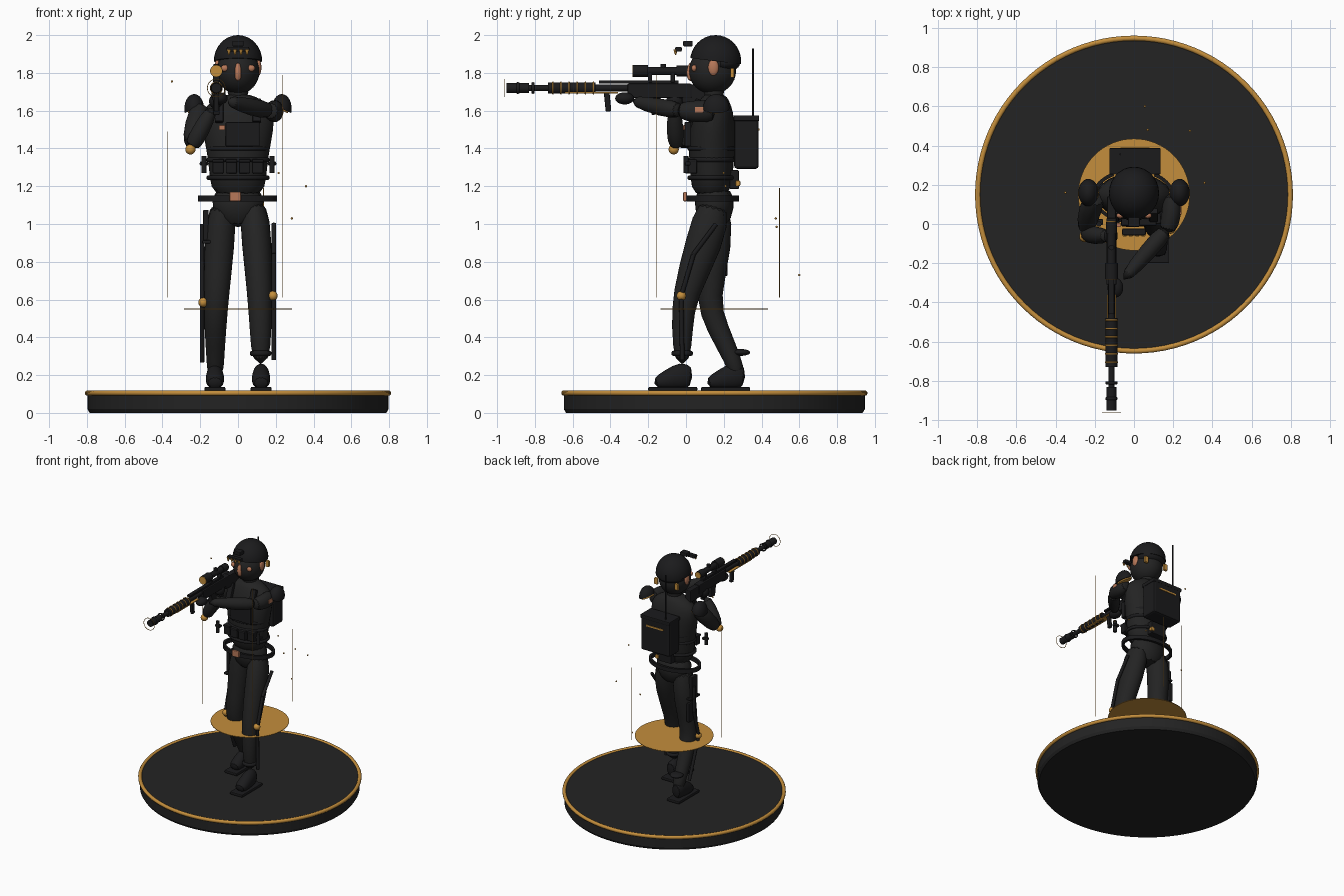
import bpy, bmesh, math
from mathutils import Vector, Matrix

old = bpy.data.objects.get("Cube")
if old:
    bpy.data.objects.remove(old, do_unlink=True)


def material(name, r, g, b):
    m = bpy.data.materials.new(name)
    m.use_nodes = True
    m.diffuse_color = (r, g, b, 1)
    m.node_tree.nodes["Principled BSDF"].inputs["Base Color"].default_value = (r, g, b, 1)
    return m


CLOTH = material("dark cloth", .017, .017, .017)
GEAR = material("black gear", .011, .011, .012)
GOLD = material("gold", .55, .27, .045)
SKIN = material("skin", .48, .19, .1)
made = []


def finish(name, bm, mat, smooth=True):
    bmesh.ops.recalc_face_normals(bm, faces=bm.faces)
    me = bpy.data.meshes.new(name)
    bm.to_mesh(me)
    bm.free()
    me.materials.append(mat)
    ob = bpy.data.objects.new(name, me)
    bpy.context.collection.objects.link(ob)
    if smooth:
        made.append(ob)
    return ob


def box(name, c, size, mat=GEAR, bevel=.006, rx=0):
    bm = bmesh.new()
    bmesh.ops.create_cube(bm, size=1)
    bmesh.ops.scale(bm, vec=size, verts=bm.verts)
    if bevel:
        bmesh.ops.bevel(bm, geom=bm.edges[:], offset=bevel, segments=2, affect='EDGES', profile=.5)
    bmesh.ops.transform(bm, matrix=Matrix.Translation(c) @ Matrix.Rotation(rx, 4, 'X'), verts=bm.verts)
    return finish(name, bm, mat, False)


def ball(name, c, r, mat, cut=None):
    # Ellipsoid, optionally keeping only the side the cut normal points to
    bm = bmesh.new()
    bmesh.ops.create_uvsphere(bm, u_segments=28, v_segments=16, radius=1)
    bmesh.ops.scale(bm, vec=r, verts=bm.verts)
    if cut:
        bmesh.ops.bisect_plane(bm, geom=bm.verts[:] + bm.edges[:] + bm.faces[:],
                               plane_co=(0, 0, 0), plane_no=cut, clear_inner=True)
        bmesh.ops.holes_fill(bm, edges=[e for e in bm.edges if e.is_boundary])
    bmesh.ops.translate(bm, vec=c, verts=bm.verts)
    return finish(name, bm, mat)


def rod(name, a, b, r, mat=GEAR, r2=None, sides=20):
    a, b = Vector(a), Vector(b)
    bm = bmesh.new()
    bmesh.ops.create_cone(bm, cap_ends=True, segments=sides, radius1=r,
                          radius2=r if r2 is None else r2, depth=(b - a).length)
    turn = (b - a).to_track_quat('Z', 'Y').to_matrix().to_4x4()
    bmesh.ops.transform(bm, matrix=Matrix.Translation((a + b) / 2) @ turn, verts=bm.verts)
    return finish(name, bm, mat)


def hoop(name, c, rx, ry, tube, height, mat, axis='Z', sides=10, n=64):
    # Ring with an elliptical section
    bm = bmesh.new()
    rings = []
    for i in range(n):
        a = math.tau * i / n
        ring = []
        for j in range(sides):
            b = math.tau * (j + .5) / sides
            k = tube * math.cos(b)
            ring.append(bm.verts.new(((rx + k) * math.cos(a), (ry + k) * math.sin(a), height * math.sin(b))))
        rings.append(ring)
    for i in range(n):
        p, q = rings[i], rings[(i + 1) % n]
        for j in range(sides):
            k = (j + 1) % sides
            bm.faces.new((p[j], p[k], q[k], q[j]))
    m = Matrix.Translation(c)
    if axis == 'Y':
        m = m @ Matrix.Rotation(math.pi / 2, 4, 'X')
    bmesh.ops.transform(bm, matrix=m, verts=bm.verts)
    return finish(name, bm, mat)


def loft(name, pts, mat=CLOTH, sides=14):
    # Rounded body part through sections of (x, y, z, half width, half depth)
    bm = bmesh.new()
    pos = [Vector(p[:3]) for p in pts]
    rings = []
    for i, p in enumerate(pts):
        t = (pos[min(i + 1, len(pos) - 1)] - pos[max(i - 1, 0)]).normalized()
        u = (Vector((1, 0, 0)) - t * t.x).normalized()
        v = t.cross(u)
        angles = [math.tau * j / sides for j in range(sides)]
        rings.append([bm.verts.new(pos[i] + u * p[3] * math.cos(a) + v * p[4] * math.sin(a)) for a in angles])
    for p, q in zip(rings, rings[1:]):
        for j in range(sides):
            k = (j + 1) % sides
            bm.faces.new((p[j], p[k], q[k], q[j]))
    bm.faces.new(rings[0])
    bm.faces.new(rings[-1])
    ob = finish(name, bm, mat)
    ob.modifiers.new("round", 'SUBSURF').levels = 1
    return ob


# Display base
rod("base_foot", (0, .15, 0), (0, .15, .02), .785, CLOTH, .797, 96)
rod("base_disc", (0, .15, .02), (0, .15, .11), .797, CLOTH, sides=96)
hoop("base_rim", (0, .15, .105), .797, .797, .014, .014, GOLD, n=96)
rod("floating_disc", (0, .15, .548), (0, .15, .552), .285, GOLD, sides=64)

# Legs, boots and leg braces
loft("left_leg", [(.08, .155, 1.13, .08, .095), (.1, .1, .9, .083, .105), (.115, -.01, .62, .067, .067),
                  (.12, -.02, .45, .06, .058), (.12, -.02, .25, .047, .043)])
loft("right_leg", [(-.08, .15, 1.13, .08, .095), (-.1, .165, .88, .083, .085), (-.115, .11, .6, .067, .067),
                   (-.12, .165, .45, .06, .06), (-.12, .255, .27, .047, .045), (-.12, .27, .2, .045, .045)])
loft("hips", [(0, .15, 1.2, .14, .11), (0, .15, 1.08, .15, .11), (0, .15, .98, .08, .075)])
for side, x, heel in (("left", .122, .035), ("right", -.122, .315)):
    loft(side + "_boot", [(x, heel, .19, .04, .06), (x, heel - .06, .2, .047, .075),
                          (x, heel - .13, .175, .052, .055), (x, heel - .205, .155, .045, .03)], GEAR)
    box(side + "_sole", (x, heel - .105, .126), (.11, .26, .022))
hoop("left_boot_cuff", (.12, -.02, .315), .046, .046, .012, .014, GEAR)
ball("right_heel_flap", (-.12, .29, .32), (.05, .05, .018), GEAR)
braces = (("left", .19, [(.16, 1.0), (.04, .84), (-.025, .62), (-.02, .28)], .62),
          ("right", -.19, [(.17, 1.0), (.17, .8), (.11, .585), (.23, .27)], .585))
for side, x, path, kz in braces:
    for i, (a, b) in enumerate(zip(path, path[1:])):
        rod(f"{side}_brace_{i}", (x, *a), (x, *b), .012)
    ball(side + "_knee_joint", (x - math.copysign(.005, x), *path[2]), (.025, .025, .025), GOLD)
box("holster", (-.17, .15, .99), (.03, .07, .17))
box("holster_strap", (-.155, .15, .905), (.07, .12, .018))
box("thigh_pouch", (-.17, .19, .8), (.025, .06, .15))

# Torso, vest and belt
loft("torso", [(0, .135, 1.14, .14, .105), (0, .135, 1.25, .155, .115), (0, .135, 1.36, .165, .125),
               (0, .14, 1.5, .195, .125), (0, .15, 1.6, .2, .105), (0, .15, 1.655, .14, .08),
               (0, .15, 1.69, .06, .06)])
loft("neck", [(0, .15, 1.64, .06, .06), (0, .145, 1.76, .06, .06)])
hoop("belt", (-.003, .142, 1.135), .2, .13, .013, .022, GEAR, sides=4)
box("buckle", (-.015, -.005, 1.145), (.06, .02, .05), SKIN)
box("chest_plate", (.025, .01, 1.475), (.18, .035, .13))
for z in (1.4, 1.34, 1.245):
    hoop("vest_strap", (0, .135, z), .157, .118, .01, .012, GEAR)
for i in range(4):
    x = -.105 + .07 * i
    box("front_pouch", (x, .012 + abs(x) * .2, 1.305), (.058, .05, .075))
    box("pouch_flap", (x, .006 + abs(x) * .2, 1.335), (.062, .05, .018))
for s in (-1, 1):
    rod("side_canister", (s * .18, .0, 1.27), (s * .18, .0, 1.36), .014)
    box("canister_clip", (s * .18, .01, 1.32), (.045, .03, .02))
    box("harness_strap", (s * .1, .045, 1.6), (.045, .03, .13), rx=-.35)
    # Shoulder domes with gold undersides
    ball("shoulder_pad", (s * .232, .16, 1.61), (.052, .07, .078), GEAR, (s * .45, 0, 1))
    ball("shoulder_trim", (s * .222, .16, 1.605), (.045, .062, .06), GOLD, (s * .45, 0, 1))
box("chest_patch", (-.085, -.005, 1.51), (.032, .02, .026), SKIN, .003)
box("shoulder_patch", (.238, .07, 1.605), (.008, .045, .03), SKIN, .003)
box("hip_light", (.06, .275, 1.215), (.03, .025, .03), GOLD)
box("rear_pouch", (0, .255, 1.235), (.13, .05, .1))

# Pack and aerial
box("pack", (.005, .32, 1.43), (.255, .13, .275), GEAR, .015)
box("pack_lid", (.005, .32, 1.56), (.262, .135, .03))
box("pack_stripe", (.005, .387, 1.5), (.15, .006, .012), GOLD, 0)
rod("aerial", (-.07, .355, 1.55), (-.07, .355, 1.93), .005)

# Arms and hands
loft("right_upper_arm", [(-.19, .15, 1.63, .055, .06), (-.225, .08, 1.53, .062, .06), (-.25, -.045, 1.4, .048, .048)])
loft("right_forearm", [(-.25, -.045, 1.4, .046, .046), (-.2, -.06, 1.49, .048, .048), (-.13, -.06, 1.62, .036, .036)])
ball("right_elbow_joint", (-.252, -.065, 1.395), (.027, .027, .027), GOLD)
ball("right_hand", (-.118, -.06, 1.65), (.035, .045, .04), GEAR)
loft("left_upper_arm", [(.19, .16, 1.6, .05, .065), (.198, .06, 1.595, .052, .06), (.165, -.05, 1.6, .048, .05)])
loft("left_forearm", [(.175, -.02, 1.6, .048, .05), (.08, -.13, 1.615, .047, .048), (-.06, -.29, 1.655, .032, .033)])
ball("left_hand", (-.095, -.325, 1.665), (.04, .05, .032), GEAR)

# Head, mask and helmet
ball("masked_head", (0, .14, 1.81), (.114, .125, .122), CLOTH)
ball("helmet", (0, .157, 1.862), (.128, .135, .138), GEAR, (0, .12, 1))
ball("helmet_nape", (0, .18, 1.85), (.113, .106, .05), GEAR, (0, 1, 0))
loft("nose", [(0, .03, 1.86, .012, .012), (0, .013, 1.8, .02, .018), (0, .025, 1.755, .015, .012)], SKIN)
for s in (-1, 1):
    ball("ear", (s * .108, .145, 1.828), (.016, .028, .043), SKIN)
    ball("eye_area", (s * .07, .043, 1.825), (.02, .014, .018), SKIN)
    box("helmet_trim", (s * .09, .245, 1.8), (.03, .02, .05), GOLD, .004)
box("visor_mount", (0, .01, 1.955), (.06, .05, .03))
box("visor_body", (0, -.04, 1.925), (.12, .035, .025))
for x in (-.048, -.016, .016, .048):
    rod("visor_lens", (x, -.055, 1.895), (x, -.055, 1.925), .003, GOLD, .012, 12)

# Rifle turned around one axis
GX, GZ = -.115, 1.72


def barrel(name, y0, y1, r, mat=GEAR, z=GZ):
    return rod(name, (GX, y0, z), (GX, y1, z), r, mat)


barrel("muzzle_brake", -.95, -.83, .026)
barrel("barrel_tip", -.84, -.71, .016)
barrel("handguard", -.73, -.48, .03)
barrel("barrel", -.5, -.25, .018)
hoop("muzzle_halo", (GX, -.96, GZ), .047, .047, .002, .002, GOLD, 'Y', 6)
for y in (-.89, -.81):
    hoop("muzzle_collar", (GX, y, GZ), .027, .027, .004, .008, GEAR, 'Y')
for i in range(6):
    hoop("handguard_ring", (GX, -.705 + .043 * i, GZ), .031, .031, .003, .004, GOLD, 'Y')
box("gold_rail", (GX, -.5, 1.695), (.045, .28, .006), GOLD, 0)
box("receiver", (GX, -.14, 1.705), (.052, .34, .075))
box("stock", (GX, .06, 1.69), (.045, .16, .095))
box("magazine", (GX, -.16, 1.63), (.035, .06, .1), rx=.15)
box("trigger_grip", (GX, -.05, 1.64), (.035, .04, .09), rx=-.25)
box("front_grip", (GX, -.415, 1.645), (.025, .03, .1), rx=.1)
box("top_rail", (GX, -.25, 1.752), (.028, .42, .014), bevel=0)
barrel("scope", -.26, .0, .022, z=1.81)
barrel("scope_bell", -.28, -.2, .033, z=1.81)
barrel("scope_eyepiece", -.05, .01, .028, z=1.81)
barrel("scope_lens", -.284, -.278, .031, GOLD, 1.81)
barrel("eyepiece_lens", .008, .016, .024, GOLD, 1.81)
rod("scope_turret", (GX, -.12, 1.81), (GX, -.12, 1.848), .014)
for y in (-.19, -.07):
    box("scope_mount", (GX, y, 1.78), (.035, .022, .06), bevel=.003)

# Light beams and floating sparks
for x, y, top in ((.235, -.155, 1.79), (-.375, .09, 1.49), (.135, .495, 1.19)):
    rod("light_beam", (x, y, .61), (x, y, top), .002, GOLD, sides=6)
for spot in ((-.35, .16, 1.755), (.36, .21, 1.2), (.285, .475, 1.03),
             (.07, .48, .985), (.055, .6, .73), (.215, .2, 1.27)):
    ball("spark", spot, (.006, .006, .006), GOLD)

# Smooth the round parts, keeping sharp edges
bpy.ops.object.select_all(action='DESELECT')
for ob in made:
    ob.select_set(True)
bpy.context.view_layer.objects.active = made[0]
bpy.ops.object.shade_smooth_by_angle(angle=math.radians(40))
